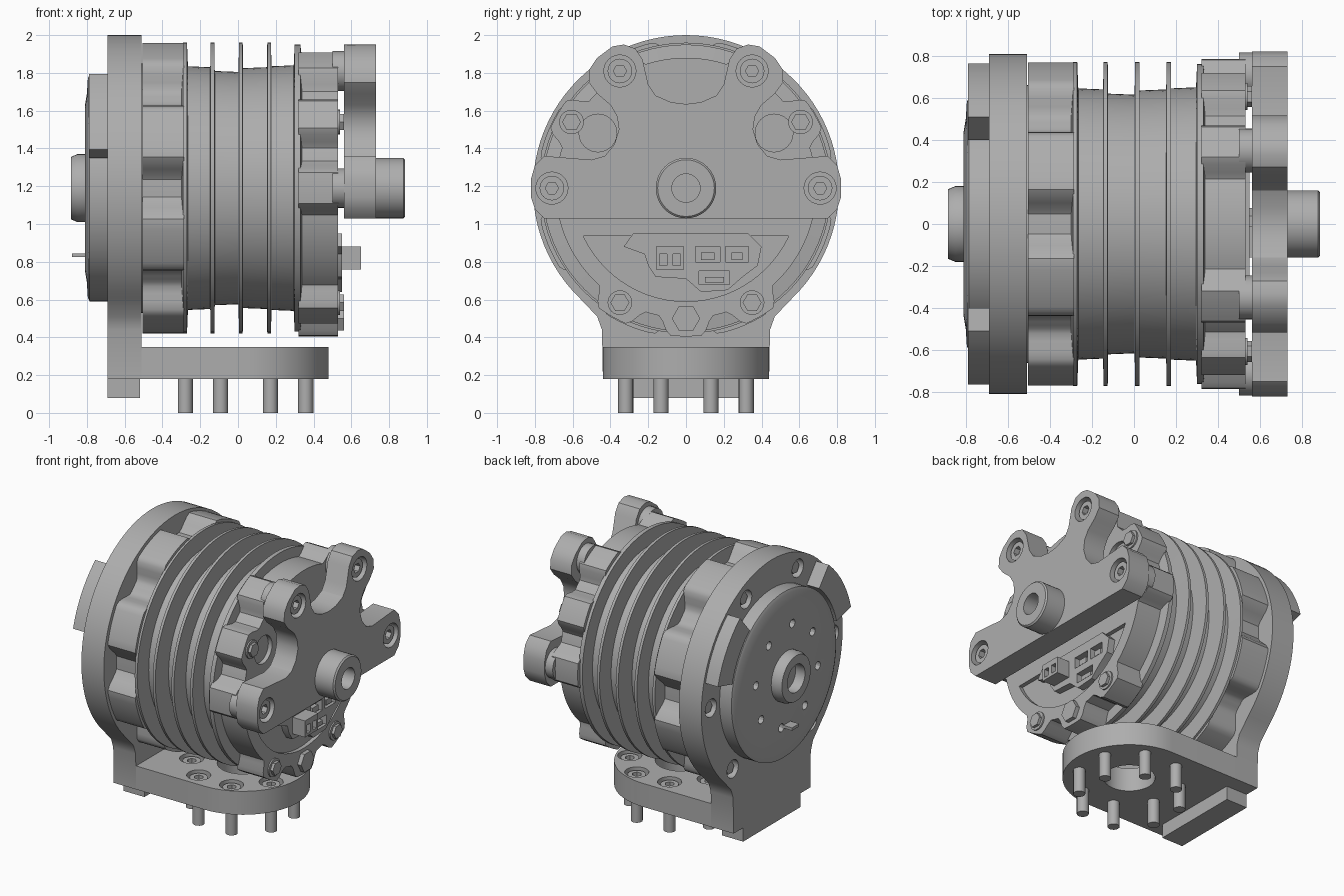
import bpy, bmesh, math
from mathutils import Vector

cube = bpy.data.objects.get("Cube")
if cube:
    bpy.data.objects.remove(cube)

metal = bpy.data.materials.new("machined grey")
metal.use_nodes = True
GREY = (0.42, 0.42, 0.42, 1)
metal.diffuse_color = GREY
metal.node_tree.nodes["Principled BSDF"].inputs["Base Color"].default_value = GREY
AXIS = 1.19  # height of the motor axis


def finish(name, bm, smooth=True):
    bmesh.ops.recalc_face_normals(bm, faces=bm.faces)
    mesh = bpy.data.meshes.new(name)
    bm.to_mesh(mesh)
    bm.free()
    ob = bpy.data.objects.new(name, mesh)
    bpy.context.collection.objects.link(ob)
    mesh.materials.append(metal)
    if smooth:
        shade(ob)
    return ob


def shade(ob):
    bpy.ops.object.select_all(action='DESELECT')
    ob.select_set(True)
    bpy.context.view_layer.objects.active = ob
    bpy.ops.object.shade_smooth_by_angle(angle=math.radians(30))


def add_prism(bm, pts, lo, hi, axis='x'):
    """Extrude an outline; pts are (y, z) for axis x and (x, y) for axis z."""
    def place(p, d):
        return (d, p[0], p[1]) if axis == 'x' else (p[0], p[1], d)
    a = [bm.verts.new(place(p, lo)) for p in pts]
    b = [bm.verts.new(place(p, hi)) for p in pts]
    bm.faces.new(a)
    bm.faces.new(b[::-1])
    n = len(pts)
    for i in range(n):
        j = (i + 1) % n
        bm.faces.new((a[i], a[j], b[j], b[i]))


def prisms(name, outlines, lo, hi, axis='x'):
    bm = bmesh.new()
    for pts in outlines:
        add_prism(bm, pts, lo, hi, axis)
    return finish(name, bm)


def arc(cx, cy, r, a0=0, a1=360, n=24):
    full = a1 - a0 == 360
    steps = n if full else n - 1
    angles = [math.radians(a0 + (a1 - a0) * i / steps) for i in range(n)]
    return [(cx + r * math.cos(t), cy + r * math.sin(t)) for t in angles]


def polar(r, deg, cz=AXIS):
    t = math.radians(deg)
    return r * math.cos(t), cz + r * math.sin(t)


def rect(x0, y0, x1, y1):
    return [(x0, y0), (x1, y0), (x1, y1), (x0, y1)]


def mirrored(half):
    return half + [(-p[0], p[1]) for p in reversed(half) if abs(p[0]) > 1e-4]


def lathe(name, profile, seg=80):
    """Spin an (x, radius) profile around the motor axis."""
    bm = bmesh.new()
    vs = [bm.verts.new((x, 0, AXIS + r)) for x, r in profile]
    es = [bm.edges.new(e) for e in zip(vs, vs[1:])]
    bmesh.ops.spin(bm, geom=vs + es, cent=(0, 0, AXIS), axis=(1, 0, 0),
                   angle=math.tau, steps=seg, use_duplicate=False)
    bmesh.ops.remove_doubles(bm, verts=bm.verts, dist=1e-4)
    return finish(name, bm)


def cut(ob, outlines, lo, hi, axis='x'):
    cutter = prisms("cutter", outlines, lo, hi, axis)
    mod = ob.modifiers.new("cut", 'BOOLEAN')
    mod.operation, mod.solver, mod.object = 'DIFFERENCE', 'EXACT', cutter
    bpy.context.view_layer.objects.active = ob
    bpy.ops.object.modifier_apply(modifier="cut")
    bpy.data.objects.remove(cutter)
    shade(ob)


def lobed(angles, r_out, r_in, half_width, n=180):
    """Round outline with flat-topped lobes at the given angles."""
    pts = []
    for i in range(n):
        d = 360 * i / n
        gap = min(abs((d - a + 180) % 360 - 180) for a in angles)
        t = min(max((half_width - gap) / half_width * 2, 0), 1)
        pts.append(polar(r_in + (r_out - r_in) * t * t * (3 - 2 * t), d))
    return pts


# Finned motor body
profile = [(-.51, 0), (-.51, .66), (-.30, .66), (-.29, .77), (-.27, .77), (-.265, .645)]
for x, r0, r1 in ((-.135, .64, .62), (.015, .615, .635), (.165, .64, .645)):
    profile += [(x - .012, r0), (x - .01, .77), (x + .01, .77), (x + .012, r1)]
profile += [(.295, .65), (.30, .76), (.33, .76), (.34, .68), (.5, .68), (.5, 0)]
lathe("motor_body", profile)

# Scalloped end flanges
prisms("rear_flange", [lobed([22.5 + 45 * k for k in range(8)], .79, .67, 19)], -.505, -.285)
lugs = [0, 30, 60, 120, 150, 180, 240, 270, 300]
flange = prisms("front_flange", [lobed(lugs, .785, .69, 12)], .32, .53)
lower = [polar(.6, a) for a in range(205, 336, 5)]
pockets = [arc(*polar(.55, a), .1) for a in (32, 148)]
cut(flange, [lower], .49, .6)
cut(flange, pockets, .46, .6)

# Bolts on the front flange
hexes = [arc(*polar(.7, a), .05, n=6) for a in (30, 150, 240, 300)]
prisms("flange_bolts", hexes, .5, .56)
prisms("flange_washers", [arc(*polar(.7, a), .065) for a in (30, 150, 240, 300)], .5, .54)
prisms("bottom_bolt", [arc(*polar(.69, 270), .075, n=6)], .5, .56)

# Terminal cover with sockets and plug
cover = prisms("terminal_cover", [[(-.28, .95), (.33, .95), (.40, .88), (.38, .78), (.30, .72), (.22, .65),
                                   (.08, .64), (0, .71), (-.16, .72), (-.2, .78), (-.22, .84), (-.33, .88)]],
               .48, .55)
cut(cover, [rect(.05, .8, .18, .88), rect(.21, .8, .33, .88), rect(.07, .68, .23, .75)], .5, .6)
prisms("socket_pins", [rect(.08, .81, .15, .85), rect(.24, .81, .30, .85), rect(.1, .69, .2, .72)], .48, .54)
plug = prisms("plug", [rect(-.16, .76, -.01, .88)], .53, .65)
cut(plug, [rect(-.14, .78, -.1, .84), rect(-.07, .78, -.03, .84)], .6, .7)

# Four-armed end bracket
half = [(0, 1.03), (.75, 1.03), (.8, 1.08), (.82, 1.14), (.82, 1.24), (.8, 1.31), (.75, 1.36), (.5, 1.34),
        (.43, 1.36), (.38, 1.42), (.355, 1.5), (.365, 1.57), (.4, 1.63), (.47, 1.69), (.515, 1.75),
        (.51, 1.82), (.47, 1.88), (.39, 1.94), (.33, 1.95), (.27, 1.93), (.23, 1.87), (.2, 1.74),
        (.16, 1.68), (.08, 1.645), (0, 1.635)]
bracket = prisms("arm_bracket", [mirrored(half)], .56, .73)
tips = [(.71, 1.19), (-.71, 1.19), (.35, 1.81), (-.35, 1.81)]
cut(bracket, [arc(y, z, .085) for y, z in tips], .64, .8)
prisms("arm_standoffs", [arc(y, z, .105) for y, z in tips], .5, .565)
heads = prisms("arm_screws", [arc(y, z, .065) for y, z in tips], .62, .71)
cut(heads, [arc(y, z, .035, n=6) for y, z in tips], .67, .8)
lathe("front_shaft", [(.7, .16), (.875, .16), (.885, .15), (.885, .075), (.7, .075), (.7, 0)], 40)

# Mounting ring and upright
outline = [polar(.81, a) for a in range(90, -49, -4)]
outline += [(.47, .51), (.445, .44), (.44, .18), (0, .18)]
ring = prisms("mount_ring", [mirrored([(0, 2.0)] + outline[1:])], -.69, -.51)
spots = [polar(.7, a) for a in (65, 115, 0, 180, 310, 230)]
cut(ring, [arc(y, z, .065) for y, z in spots], -.8, -.63)
prisms("ring_screws", [arc(y, z, .045, n=6) for y, z in spots], -.67, -.6)
prisms("foot_block", [rect(-.33, .08, .33, .18)], -.69, -.52)

# Raised stops on the ring
stops = []
for start in (15, 130):
    sweep = range(start, start + 36, 5)
    stops.append([polar(.79, a) for a in sweep] + [polar(.62, a) for a in reversed(sweep)])
prisms("ring_stops", stops, -.79, -.68)

# Rear output disc
disc = lathe("output_disc", [(-.68, 0), (-.68, .6), (-.785, .6), (-.795, .58), (-.80, .5), (-.81, .44),
                             (-.81, 0)])
cut(disc, [arc(*polar(.36, 45 * k + 10), .03, n=12) for k in range(8)], -.9, -.75)
lathe("output_hub", [(-.8, .18), (-.85, .18), (-.885, .165), (-.885, .1), (-.8, .1), (-.8, 0)], 40)
prisms("index_pin", [rect(-.04, .825, .04, .845)], -.88, -.8)

# Base plate with a rounded end and counterbored screws
CX = .04
base = prisms("base_plate", [[(-.69, -.44)] + arc(CX, 0, .44, -90, 90, 32) + [(-.69, .44)]], .18, .35, 'z')
circle = [(CX + .345 * math.cos(t), .345 * math.sin(t))
          for t in (math.radians(22.5 + 45 * k) for k in range(8))]
cut(base, [arc(x, y, .08) for x, y in circle], .29, .5, 'z')
cut(base, [arc(CX, 0, .17, n=32)], 0, .5, 'z')
caps = prisms("base_screw_heads", [arc(x, y, .06) for x, y in circle], .27, .335, 'z')
cut(caps, [arc(x, y, .032, n=6) for x, y in circle], .3, .5, 'z')
prisms("base_pins", [arc(x, y, .04, n=16) for x, y in circle], 0, .2, 'z')
